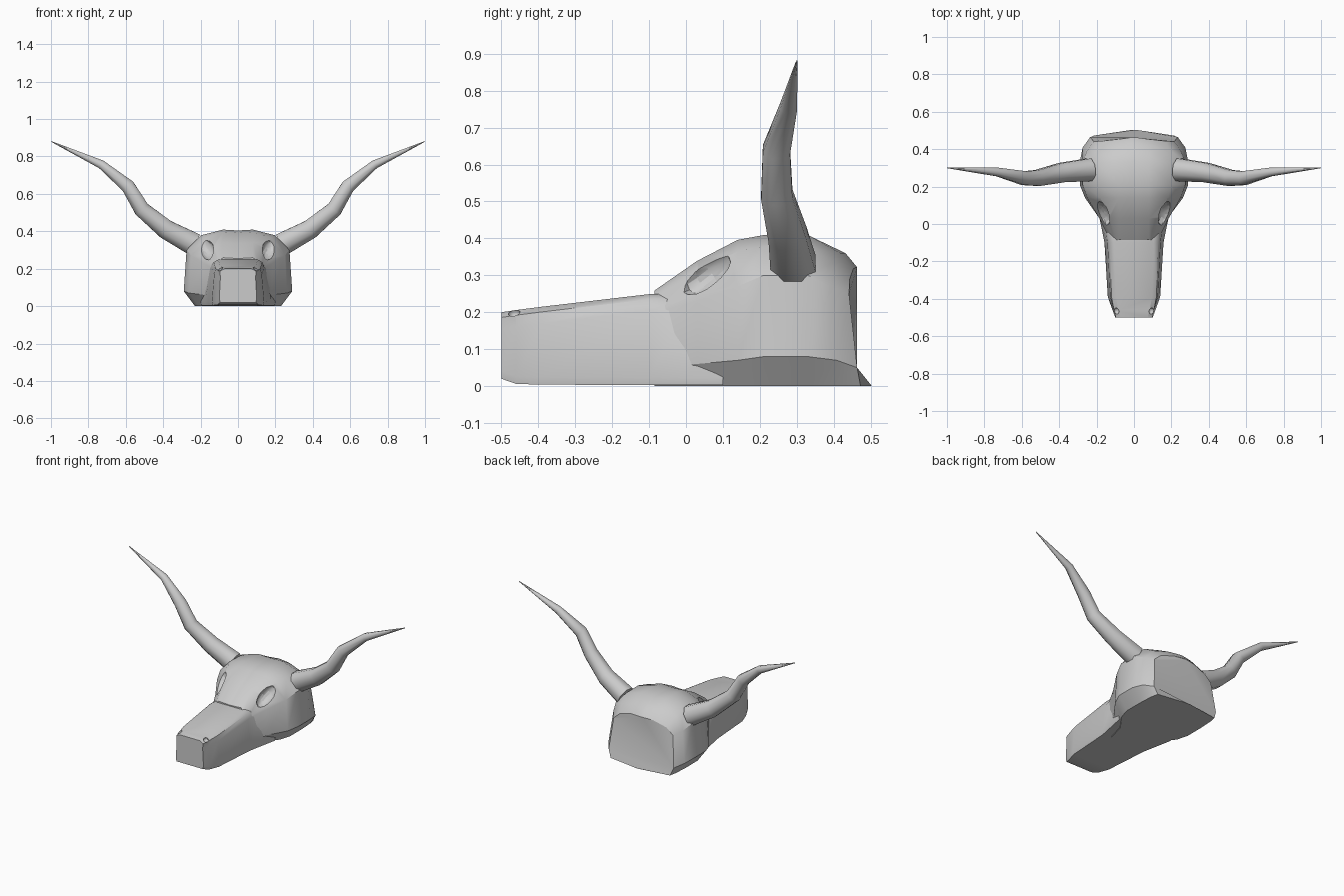
import bpy, bmesh, math
from mathutils import Vector

if "Cube" in bpy.data.objects:
    bpy.data.objects.remove(bpy.data.objects["Cube"])


def make_object(name, bm, angle=32):
    bmesh.ops.recalc_face_normals(bm, faces=bm.faces)
    mesh = bpy.data.meshes.new(name)
    bm.to_mesh(mesh)
    bm.free()
    ob = bpy.data.objects.new(name, mesh)
    bpy.context.collection.objects.link(ob)
    activate(ob)
    bpy.ops.object.shade_smooth_by_angle(angle=math.radians(angle))
    return ob


def activate(ob):
    bpy.ops.object.select_all(action='DESELECT')
    ob.select_set(True)
    bpy.context.view_layer.objects.active = ob


def bridge(bm, rings):
    rings = [[bm.verts.new(p) for p in ring] for ring in rings]
    n = len(rings[0])
    for a, b in zip(rings, rings[1:]):
        for i in range(n):
            j = (i + 1) % n
            bm.faces.new((a[i], a[j], b[j], b[i]))
    bm.faces.new(rings[0])
    bm.faces.new(rings[-1])


def symmetric_ring(half, y, lean=(0, 0)):
    """Closed ring from a right-hand half profile; lean shifts y by |x| and z."""
    full = half + [(-x, z) for x, z in reversed(half)]
    return [(x, y + lean[0] * abs(x) + lean[1] * z, z) for x, z in full]


def carve(ob, name, loc, size, tilt, yaw=0):
    """Cut a mirrored pair of ellipsoid hollows."""
    for side in (1, -1):
        bpy.ops.mesh.primitive_uv_sphere_add(
            segments=12, ring_count=8, radius=1,
            location=(side * loc[0], loc[1], loc[2]),
            rotation=(tilt, 0, side * yaw))
        cutter = bpy.context.object
        cutter.name = name
        cutter.scale = size
        cutter.hide_render = True
        activate(ob)
        mod = ob.modifiers.new(name, 'BOOLEAN')
        mod.operation = 'DIFFERENCE'
        mod.solver = 'EXACT'
        mod.object = cutter
        bpy.ops.object.modifier_apply(modifier=mod.name)
        bpy.data.objects.remove(cutter)
    bpy.ops.object.shade_smooth_by_angle(angle=math.radians(32))


# Cranium: y, base width, low width, low z, upper width, upper z,
# shoulder width, shoulder z, top z
cranium_sections = [
    (-0.085, .10, .13, .05, .13, .20, .105, .240, .255),
    (0.03, .13, .180, .06, .185, .23, .130, .315, .335),
    (0.14, .21, .262, .07, .250, .27, .180, .365, .392),
    (0.21, .23, .290, .08, .275, .30, .200, .378, .405),
    (0.33, .23, .290, .08, .275, .30, .200, .375, .405),
]
rings = []
for y, wb, wl, zl, wu, zu, ws, zs, zt in cranium_sections:
    rings.append(symmetric_ring(
        [(.01, 0), (wb, 0), (wl, zl), (wu, zu), (ws, zs), (.08, zt + .004), (.01, zt)], y))
# Leaning rear sections
rings.append(symmetric_ring(
    [(.01, 0), (.225, 0), (.275, .07), (.25, .27), (.19, .335), (.08, .36), (.01, .36)],
    .47, (-.2, -.1)))
rings.append(symmetric_ring(
    [(.01, 0), (.215, 0), (.235, .05), (.215, .25), (.17, .29), (.08, .318), (.01, .322)],
    .505, (-.15, -.125)))
bm = bmesh.new()
bridge(bm, rings)
cranium = make_object("cranium", bm)
carve(cranium, "eye_cutter", (.17, .055, .305), (.045, .083, .04), math.radians(38), math.radians(-20))

# Snout: y, base width, base z, side width, top width, top z
snout_sections = [
    (-0.50, .095, .02, .100, .085, .200),
    (-0.46, .112, .006, .115, .095, .206),
    (-0.39, .135, .004, .140, .108, .215),
    (-0.10, .155, .003, .158, .118, .249),
    (0.00, .175, .003, .178, .118, .249),
    (0.10, .195, .003, .200, .100, .215),
]
rings = []
for y, wb, zb, ws, wt, zt in snout_sections:
    rings.append(symmetric_ring(
        [(wb, zb), (ws, zb + .02), (wt + .6 * (ws - wt), zt - .045),
         (wt + .012, zt - .014), (wt - .012, zt)], y))
bm = bmesh.new()
bridge(bm, rings)
snout = make_object("snout", bm)
carve(snout, "nostril_cutter", (.093, -.465, .197), (.016, .017, .014), 0)

# Horns: x, y, z, radius along an S-curved path, mirrored
path = [
    (.235, .29, .33, .066), (.385, .275, .41, .056), (.515, .246, .518, .046),
    (.588, .245, .640, .040), (.73, .278, .757, .025), (.998, .30, .88, .002),
]
centers = [Vector(p[:3]) for p in path]
rings = []
for i, c in enumerate(centers):
    ahead = centers[min(i + 1, len(path) - 1)]
    behind = centers[max(i - 1, 0)]
    t = (ahead - behind).normalized()
    u = (Vector((0, 1, 0)) - t * t.y).normalized()
    v = t.cross(u)
    r = path[i][3]
    rings.append([c + r * (math.cos(a) * u + math.sin(a) * v)
                  for a in (math.tau * k / 8 + math.pi / 8 for k in range(8))])
bm = bmesh.new()
bridge(bm, rings)
horns = make_object("horns", bm, 46)
horns.modifiers.new("mirror", 'MIRROR')
